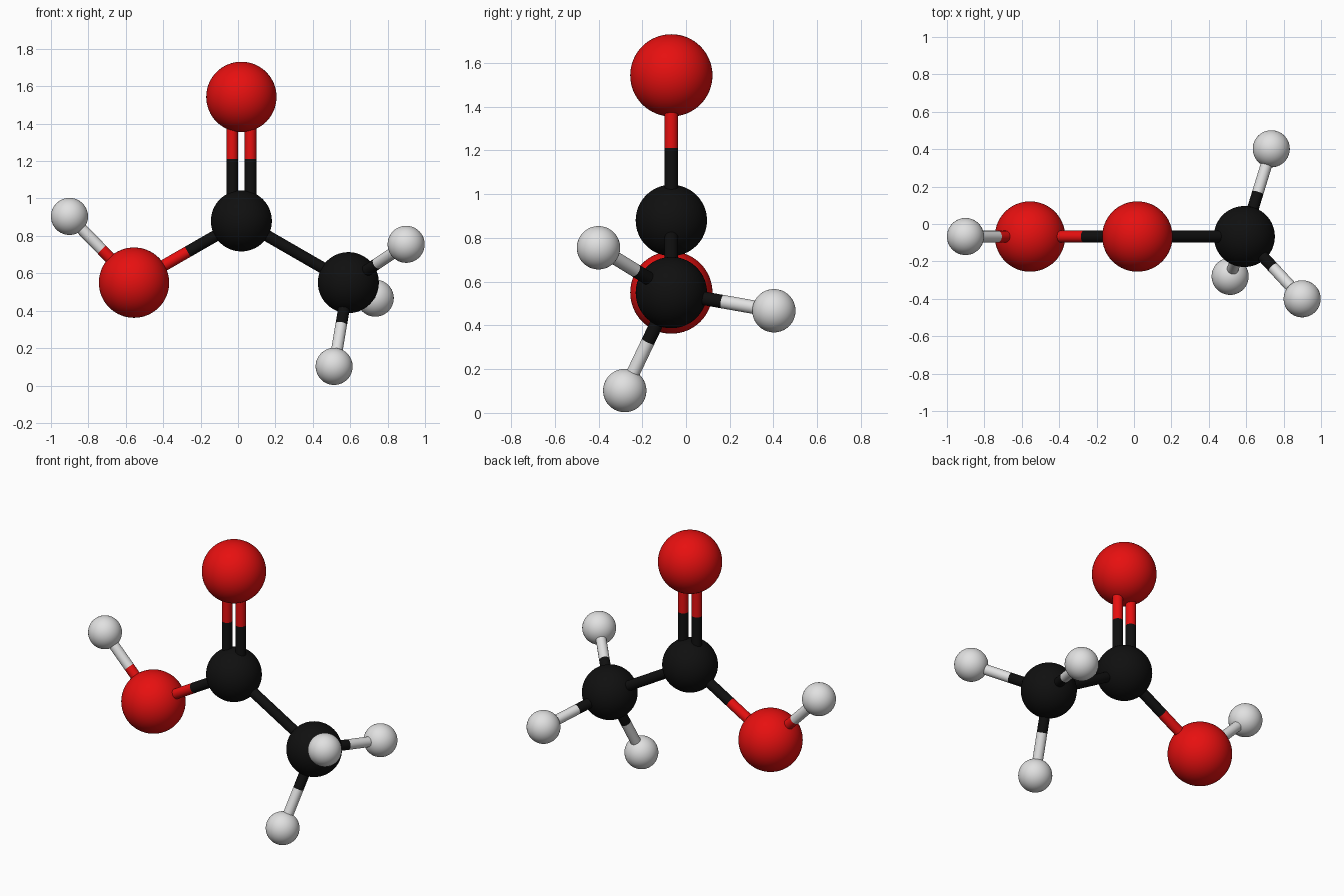
import bpy
from math import radians
from mathutils import Vector

cube = bpy.data.objects.get("Cube")
if cube:
    bpy.data.objects.remove(cube, do_unlink=True)


def material(name, rgb):
    mat = bpy.data.materials.new(name)
    mat.use_nodes = True
    color = (*rgb, 1)
    mat.diffuse_color = color
    mat.node_tree.nodes["Principled BSDF"].inputs["Base Color"].default_value = color
    return mat


RED = material("red", (0.8, 0.005, 0.005))
BLACK = material("black", (0.005, 0.005, 0.005))
WHITE = material("light grey", (0.75, 0.75, 0.75))

PLANE_Y = -0.067      # the flat part of the molecule lies in this plane
BOND_RADIUS = 0.031
DOUBLE_OFFSET = 0.049
RADII = {RED: 0.188, BLACK: 0.163, WHITE: 0.099}

# Atoms: position and colour
ATOMS = {
    "centre_carbon": ((0.018, PLANE_Y, 0.88), BLACK),
    "methyl_carbon": ((0.59, PLANE_Y, 0.55), BLACK),
    "top_oxygen": ((0.018, PLANE_Y, 1.543), RED),
    "side_oxygen": ((-0.556, PLANE_Y, 0.55), RED),
    "side_hydrogen": ((-0.901, PLANE_Y, 0.904), WHITE),
    "front_hydrogen": ((0.899, -0.40, 0.755), WHITE),
    "lower_hydrogen": ((0.514, -0.28, 0.102), WHITE),
    "back_hydrogen": ((0.734, 0.402, 0.467), WHITE),
}

# Bonds: the two atoms and the sideways offsets of the rods
SINGLE = (0,)
DOUBLE = (-DOUBLE_OFFSET, DOUBLE_OFFSET)
BONDS = [
    ("centre_carbon", "top_oxygen", DOUBLE),
    ("centre_carbon", "side_oxygen", SINGLE),
    ("centre_carbon", "methyl_carbon", SINGLE),
    ("side_oxygen", "side_hydrogen", SINGLE),
    ("methyl_carbon", "front_hydrogen", SINGLE),
    ("methyl_carbon", "lower_hydrogen", SINGLE),
    ("methyl_carbon", "back_hydrogen", SINGLE),
]


def finish(name, mat):
    obj = bpy.context.object
    obj.name = name
    obj.data.materials.append(mat)
    bpy.ops.object.shade_smooth_by_angle(angle=radians(40))


def rod(name, start, end, mat):
    axis = end - start
    bpy.ops.mesh.primitive_cylinder_add(
        vertices=32, radius=BOND_RADIUS, depth=axis.length,
        location=(start + end) / 2,
        rotation=axis.to_track_quat('Z', 'Y').to_euler())
    finish(name, mat)


# Atom balls
for name, (position, mat) in ATOMS.items():
    bpy.ops.mesh.primitive_uv_sphere_add(
        segments=64, ring_count=32, radius=RADII[mat], location=position)
    finish(name, mat)

# Bond rods, each half in the colour of its atom
for first, second, offsets in BONDS:
    a, mat_a = ATOMS[first]
    b, mat_b = ATOMS[second]
    for offset in offsets:
        shift = Vector((offset, 0, 0))
        start, end = Vector(a) + shift, Vector(b) + shift
        middle = (start + end) / 2
        rod(f"bond_{first}_to_{second}", start, middle, mat_a)
        rod(f"bond_{second}_to_{first}", middle, end, mat_b)
